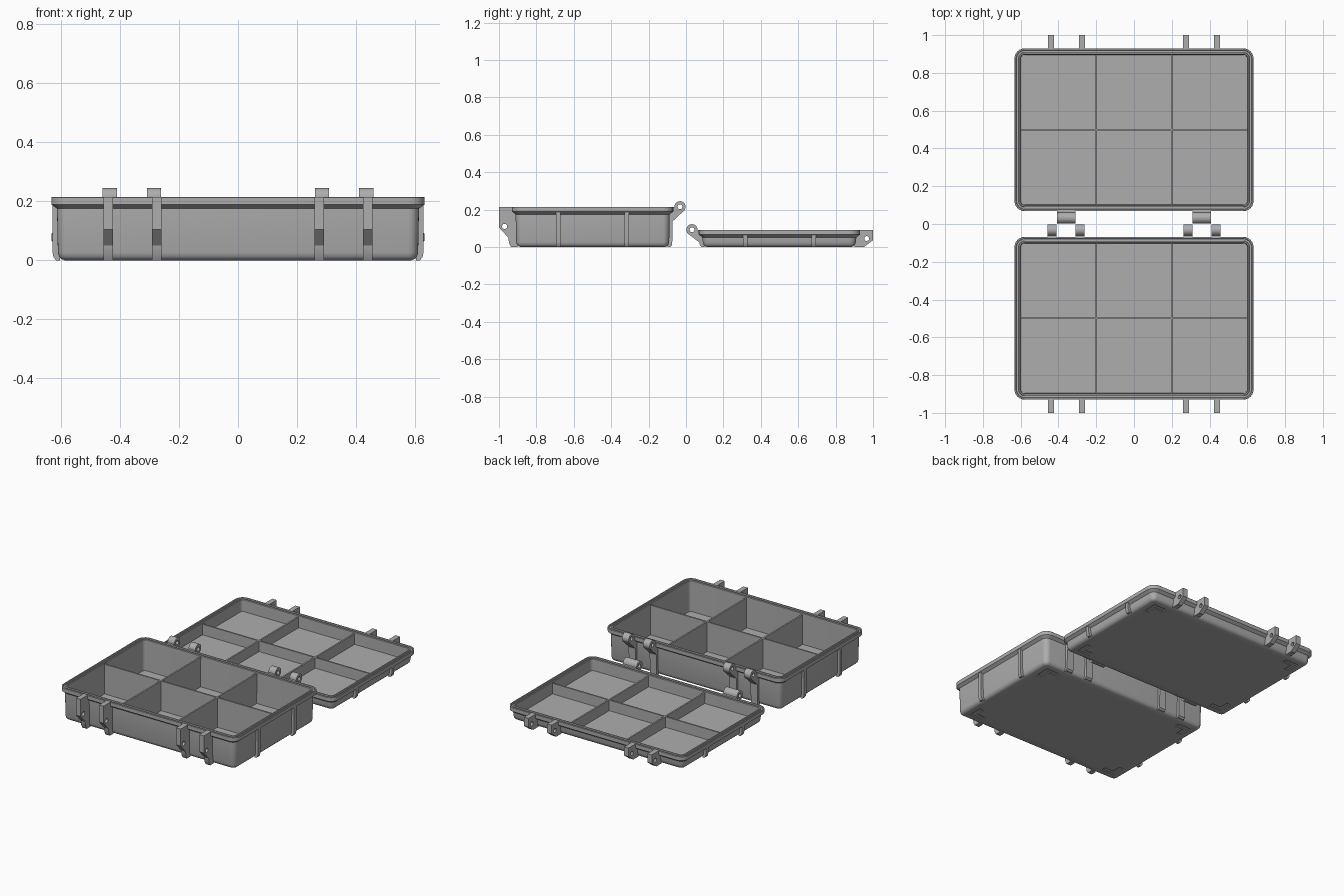
import bpy, bmesh, math
from mathutils import Matrix, Vector

if "Cube" in bpy.data.objects:
    bpy.data.objects.remove(bpy.data.objects["Cube"], do_unlink=True)

HX, HY, CY = 0.633, 0.431, 0.499      # rim half sizes, tray centre distance

grey = bpy.data.materials.new("plastic_grey")
grey.use_nodes = True
grey.diffuse_color = (0.42, 0.42, 0.42, 1)
grey.node_tree.nodes["Principled BSDF"].inputs["Base Color"].default_value = (0.42, 0.42, 0.42, 1)


def finish(bm, name, smooth=True):
    bmesh.ops.recalc_face_normals(bm, faces=bm.faces)
    mesh = bpy.data.meshes.new(name)
    bm.to_mesh(mesh)
    bm.free()
    mesh.materials.append(grey)
    ob = bpy.data.objects.new(name, mesh)
    bpy.context.collection.objects.link(ob)
    bpy.ops.object.select_all(action='DESELECT')
    ob.select_set(True)
    bpy.context.view_layer.objects.active = ob
    if smooth:
        bpy.ops.object.shade_smooth_by_angle(angle=math.radians(32))
    return ob


def add_box(bm, lo, hi):
    lo, hi = Vector(lo), Vector(hi)
    m = Matrix.Translation((lo + hi) / 2) @ Matrix.Diagonal((*(hi - lo), 1))
    bmesh.ops.create_cube(bm, size=1, matrix=m)


def rounded_loop(bm, inset, z, cy, segments=6):
    r = max(0.055 - inset, 0.008)
    loop = []
    for q, (sx, sy) in enumerate([(1, 1), (-1, 1), (-1, -1), (1, -1)]):
        for i in range(segments + 1):
            a = math.pi / 2 * (q + i / segments)
            loop.append(bm.verts.new((sx * (HX - inset - r) + r * math.cos(a),
                                      cy + sy * (HY - inset - r) + r * math.sin(a), z)))
    return loop


def tray(name, cy, h):
    # shell lofted through rounded rectangles: outside, rim, seal groove, inside
    profile = [(0.045, 0), (0.034, 0.004), (0.026, 0.012), (0.022, 0.026),
               (0.019, h - 0.04), (0, h - 0.026), (0, h - 0.002), (0.002, h),
               (0.009, h), (0.011, h - 0.008), (0.021, h - 0.008), (0.023, h),
               (0.03, h), (0.033, h - 0.003), (0.034, 0.014)]
    bm = bmesh.new()
    loops = [rounded_loop(bm, i, z, cy) for i, z in profile]
    for a, b in zip(loops, loops[1:]):
        for i in range(len(a)):
            j = (i + 1) % len(a)
            bm.faces.new((a[i], a[j], b[j], b[i]))
    bm.faces.new(loops[0])
    bm.faces.new(loops[-1])
    shell = finish(bm, name + "_shell")

    # L-shaped recesses under the corners
    bm = bmesh.new()
    for sx in (-1, 1):
        for sy in (-1, 1):
            x, y = HX - 0.075, HY - 0.075
            pts = [(x, y), (x - 0.09, y), (x - 0.09, y - 0.03),
                   (x - 0.03, y - 0.03), (x - 0.03, y - 0.09), (x, y - 0.09)]
            f = bm.faces.new([bm.verts.new((sx * px, cy + sy * py, -0.01)) for px, py in pts])
            ext = bmesh.ops.extrude_face_region(bm, geom=[f])["geom"]
            bmesh.ops.translate(bm, vec=(0, 0, 0.016),
                                verts=[v for v in ext if isinstance(v, bmesh.types.BMVert)])
    cutter = finish(bm, name + "_corner_cutter", False)
    cutter.hide_render = True
    mod = shell.modifiers.new("corner_marks", 'BOOLEAN')
    mod.operation, mod.object, mod.solver = 'DIFFERENCE', cutter, 'EXACT'
    bpy.context.view_layer.objects.active = shell
    bpy.ops.object.modifier_apply(modifier=mod.name)
    bpy.data.objects.remove(cutter, do_unlink=True)

    # compartment dividers
    bm = bmesh.new()
    t, z0, z1 = 0.005, 0.01, h - 0.01
    for x in (-0.2, 0.2):
        add_box(bm, (x - t, cy - HY + 0.03, z0), (x + t, cy + HY - 0.03, z1))
    add_box(bm, (-HX + 0.03, cy - t, z0), (HX - 0.03, cy + t, z1))
    finish(bm, name + "_dividers", False)


def circle(cx, cz, r, a0=0, a1=360, n=20):
    angles = [math.radians(a0 + (a1 - a0) * i / n) for i in range(n + 1)]
    return [(cx + r * math.cos(a), cz + r * math.sin(a)) for a in angles]


def bracket(name, outline, hole, width, origin, angle):
    """Extrude an (outward, height) outline with an optional hole, facing angle."""
    bm = bmesh.new()
    edges = []
    for pts in [outline] + ([hole[:-1]] if hole else []):
        vs = [bm.verts.new((x, -width / 2, z)) for x, z in pts]
        edges += [bm.edges.new((vs[i - 1], vs[i])) for i in range(len(vs))]
    bmesh.ops.triangle_fill(bm, edges=edges, use_beauty=True, use_dissolve=False)
    ext = bmesh.ops.extrude_face_region(bm, geom=bm.faces[:])["geom"]
    bmesh.ops.translate(bm, vec=(0, width, 0),
                        verts=[v for v in ext if isinstance(v, bmesh.types.BMVert)])
    bm.transform(Matrix.Translation(origin) @ Matrix.Rotation(math.radians(angle), 4, 'Z'))
    finish(bm, name)


def wall_side(h):
    # edge of a bracket where it is sunk in the wall, from rim to floor
    return [(-0.005, h), (-0.005, h - 0.022), (-0.03, h - 0.04), (-0.03, 0)]


def hinge(h, foot):
    outline = circle(0.036, h, 0.03, -45, 180, 16) + wall_side(h)
    outline += [(-0.016, 0), (-0.006, 0.01), (-0.003, foot)]
    return outline, circle(0.036, h, 0.013)


def side_rib(h):
    return [(-0.004, h - 0.022)] + wall_side(h)[1:] + [(-0.016, 0), (-0.007, 0.01), (-0.004, 0.026)]


BASE_H, LID_H = 0.215, 0.092
base_latch = [(0.07, BASE_H)] + wall_side(BASE_H) + [(0.005, 0), (0.016, 0.02), (0.02, 0.05), (0.07, 0.105)]
lid_latch = [(0.07, LID_H)] + wall_side(LID_H) + [(0.022, 0), (0.07, 0.036)]
base_hinge, lid_hinge = hinge(BASE_H, 0.138), hinge(LID_H, 0.025)

# parts of each half: name, y side, height, latch outline, latch hole, hinge, hinge x, hinge width
halves = [("base", -1, BASE_H, base_latch, circle(0.04, 0.11, 0.014), base_hinge, (0.285, 0.435), 0.048),
          ("lid", 1, LID_H, lid_latch, circle(0.036, 0.045, 0.013), lid_hinge, (0.358,), 0.097)]

for name, s, h, latch, latch_hole, (hinge_outline, hinge_hole), hinge_xs, hinge_w in halves:
    cy = s * CY
    tray(name, cy, h)
    for side, sx in (("right", -1), ("left", 1)):
        for i, x in enumerate((0.275, 0.44)):
            bracket(f"{name}_latch_ear_{side}_{i + 1}", latch, latch_hole, 0.032,
                    (sx * x, cy + s * HY, 0), 90 * s)
        for i, x in enumerate(hinge_xs):
            bracket(f"{name}_hinge_{side}_{i + 1}", hinge_outline, hinge_hole, hinge_w,
                    (sx * x, cy - s * HY, 0), -90 * s)
        for i, dy in enumerate((-0.183, 0.183)):
            bracket(f"{name}_side_rib_{side}_{i + 1}", side_rib(h), None, 0.024,
                    (sx * HX, cy + dy, 0), 0 if sx > 0 else 180)
